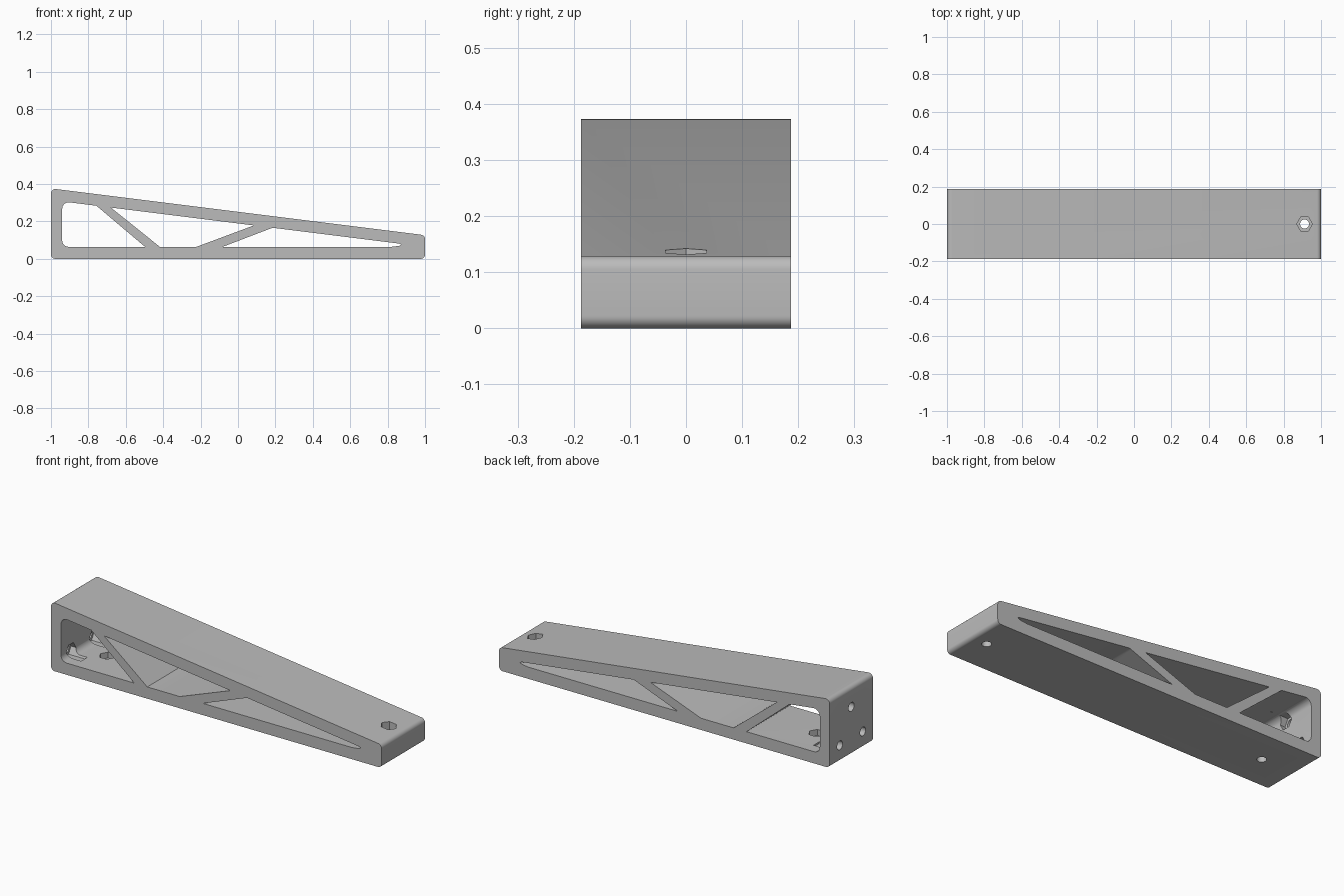
import bpy, bmesh, math
from mathutils import Vector, Matrix

cube = bpy.data.objects.get("Cube")
if cube:
    bpy.data.objects.remove(cube)

HALF_DEPTH = 0.187
FLOOR = 0.064

grey = bpy.data.materials.new("plain_grey")
grey.use_nodes = True
colour = (0.5, 0.5, 0.5, 1)
grey.diffuse_color = colour
grey.node_tree.nodes["Principled BSDF"].inputs["Base Color"].default_value = colour


def slope(x, drop=0.0):
    """Height of the sloping top line at x."""
    return 0.376 - drop - 0.125 * (x + 1)


def rounded(corners, steps=8):
    """Outline from (x, z, radius) corners with true fillet arcs."""
    out = []
    for i, (x, z, r) in enumerate(corners):
        p = Vector((x, z))
        if r == 0:
            out.append(p)
            continue
        a = (Vector(corners[i - 1][:2]) - p).normalized()
        b = (Vector(corners[(i + 1) % len(corners)][:2]) - p).normalized()
        half = a.angle(b) / 2
        centre = p + (a + b).normalized() * (r / math.sin(half))
        start = p + a * (r / math.tan(half)) - centre
        end = p + b * (r / math.tan(half)) - centre
        sweep = start.angle(end)
        for k in range(steps + 1):
            t = k / steps
            out.append(centre + (start * math.sin((1 - t) * sweep)
                                 + end * math.sin(t * sweep)) / math.sin(sweep))
    return out


def finish(name, bm):
    bmesh.ops.recalc_face_normals(bm, faces=bm.faces)
    mesh = bpy.data.meshes.new(name)
    bm.to_mesh(mesh)
    bm.free()
    mesh.materials.append(grey)
    obj = bpy.data.objects.new(name, mesh)
    bpy.context.collection.objects.link(obj)
    return obj


def prism(name, outline, depth):
    """Extrude an x-z outline along y."""
    bm = bmesh.new()
    face = bm.faces.new([bm.verts.new((p.x, -depth, p.y)) for p in outline])
    ext = bmesh.ops.extrude_face_region(bm, geom=[face])["geom"]
    bmesh.ops.translate(bm, vec=(0, 2 * depth, 0),
                        verts=[v for v in ext if isinstance(v, bmesh.types.BMVert)])
    return finish(name, bm)


def rod(name, sides, radius, start, end):
    """Straight bar with a regular section from start to end."""
    start, end = Vector(start), Vector(end)
    axis = end - start
    bm = bmesh.new()
    bmesh.ops.create_cone(bm, cap_ends=True, segments=sides, radius1=radius,
                          radius2=radius, depth=axis.length)
    # A corner of the section points along x for upright bars, y for level ones
    turn = Matrix.Rotation(math.pi / 2, 4, 'Z')
    corner = max((v.co for v in bm.verts), key=lambda c: abs(c.x))
    if abs(corner.x) > radius * 0.99:
        turn = Matrix.Identity(4)
    if abs(axis.x) > abs(axis.z):
        turn = Matrix.Rotation(math.pi / 2, 4, 'Y') @ Matrix.Rotation(math.pi / 2, 4, 'Z') @ turn
    bm.transform(Matrix.Translation((start + end) / 2) @ turn)
    return finish(name, bm)


def cut(body, cutter):
    cutter.hide_render = True
    mod = body.modifiers.new("cut", 'BOOLEAN')
    mod.operation = 'DIFFERENCE'
    mod.solver = 'EXACT'
    mod.object = cutter
    bpy.context.view_layer.objects.active = body
    bpy.ops.object.modifier_apply(modifier=mod.name)
    bpy.data.objects.remove(cutter)


# Wedge-shaped body with rounded corners
body = prism("wedge_bracket", rounded([
    (-1, 0, 0.022), (1, 0, 0.022), (1, slope(1), 0.024), (-1, slope(-1), 0.024)]),
    HALF_DEPTH)

# Truss windows through the body
windows = [
    [(-0.94, FLOOR, 0.035), (-0.497, FLOOR, 0), (-0.757, slope(-0.757, 0.062), 0),
     (-0.94, slope(-0.94, 0.062), 0.035)],
    [(-0.418, FLOOR, 0), (-0.222, FLOOR, 0), (0.085, slope(0.085, 0.062), 0),
     (-0.68, slope(-0.68, 0.062), 0)],
    [(-0.082, FLOOR, 0), (0.82, FLOOR, 0), (0.862, 0.069, 0), (0.874, 0.076, 0),
     (0.862, slope(0.862, 0.062), 0), (0.185, slope(0.185, 0.062), 0)],
]
for corners in windows:
    cut(body, prism("window_cutter", rounded(corners), 0.3))

# Upright screw holes with hexagonal nut pockets
for x, top in ((0.912, 0.3), (-0.79, 0.15)):
    cut(body, rod("screw_cutter", 24, 0.024, (x, 0, -0.1), (x, 0, 0.1)))
    cut(body, rod("nut_cutter", 6, 0.042, (x, 0, 0.032), (x, 0, top)))

# Three level screw holes in the tall end, in a triangle
for k in range(3):
    angle = math.pi / 2 + k * math.tau / 3
    y, z = 0.115 * math.cos(angle), 0.148 + 0.115 * math.sin(angle)
    cut(body, rod("screw_cutter", 24, 0.024, (-1.1, y, z), (-0.9, y, z)))
    cut(body, rod("nut_cutter", 6, 0.042, (-0.97, y, z), (-0.86, y, z)))

bpy.ops.object.select_all(action='DESELECT')
body.select_set(True)
bpy.context.view_layer.objects.active = body
bpy.ops.object.shade_smooth_by_angle(angle=math.radians(30))
